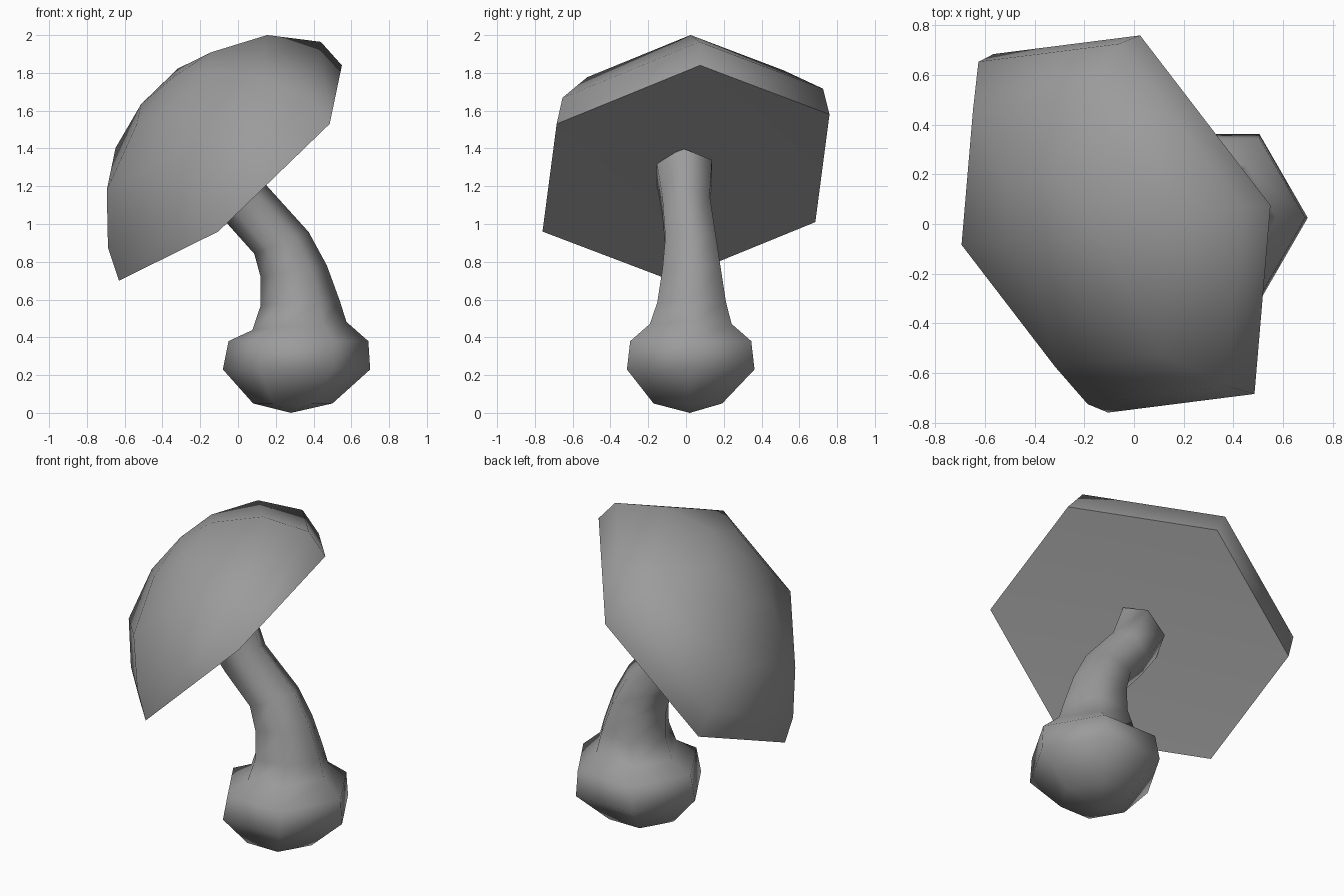
import bpy, bmesh, math
from mathutils import Vector

cube = bpy.data.objects.get("Cube")
if cube:
    bpy.data.objects.remove(cube, do_unlink=True)

# One plain grey for the whole mushroom
grey = bpy.data.materials.new("plain_grey")
grey.use_nodes = True
colour = (0.33, 0.33, 0.33, 1)
grey.diffuse_color = colour
grey.node_tree.nodes["Principled BSDF"].inputs["Base Color"].default_value = colour


def hex_ring(bm, centre, u, w):
    """Six vertices around centre, spanned by the half axes u and w."""
    return [bm.verts.new(centre + u * math.cos(a) + w * math.sin(a))
            for a in (i * math.pi / 3 for i in range(6))]


def loft(name, rings, start, end, smooth_angle):
    """Join six-sided rings into a skin, closed by a pole at each end."""
    bm = bmesh.new()
    loops = [hex_ring(bm, *r) for r in rings]
    for a, b in zip(loops, loops[1:]):
        for i in range(6):
            j = (i + 1) % 6
            bm.faces.new((a[i], a[j], b[j], b[i]))
    for loop, pole in ((loops[0], start), (loops[-1], end)):
        tip = bm.verts.new(pole)
        for i in range(6):
            bm.faces.new((loop[i], loop[(i + 1) % 6], tip))
    bmesh.ops.recalc_face_normals(bm, faces=bm.faces)
    mesh = bpy.data.meshes.new(name)
    bm.to_mesh(mesh)
    bm.free()
    mesh.materials.append(grey)
    obj = bpy.data.objects.new(name, mesh)
    bpy.context.collection.objects.link(obj)
    bpy.ops.object.select_all(action='DESELECT')
    obj.select_set(True)
    bpy.context.view_layer.objects.active = obj
    bpy.ops.object.shade_smooth_by_angle(angle=math.radians(smooth_angle))
    return obj


# Tilted cap: centre and scale of each ring, from rim to crown
rim_u = Vector((0.59, 0.075, 0.57))
rim_w = Vector((-0.266, 0.834, 0.029))
cap_rings = [((-0.04, 0, 1.27), 1), ((-0.125, 0, 1.42), 0.955),
             ((-0.27, -0.03, 1.59), 0.72), ((-0.34, -0.06, 1.72), 0.33)]
loft("cap", [(Vector(c), rim_u * s, rim_w * s) for c, s in cap_rings],
     (-0.06, -0.01, 1.30), (-0.34, -0.08, 1.78), 80)

# Bulb and bent stem: centre, radius and lean in degrees
stem_rings = [((0.29, 0.01, 0.05), 0.21, 0), ((0.31, 0.025, 0.23), 0.39, 0),
              ((0.32, 0.025, 0.38), 0.37, 0), ((0.325, 0.025, 0.46), 0.25, 5),
              ((0.33, 0.03, 0.58), 0.21, 3), ((0.295, 0.03, 0.75), 0.178, 10),
              ((0.23, 0.025, 0.90), 0.155, 22), ((0.05, 0, 1.10), 0.145, 45),
              ((-0.05, -0.01, 1.28), 0.17, 44)]
loft("stem", [(Vector(c), Vector((math.cos(math.radians(t)), 0, math.sin(math.radians(t)))) * r,
               Vector((0, r, 0))) for c, r, t in stem_rings],
     (0.28, 0.02, 0), (-0.08, -0.01, 1.32), 80)
